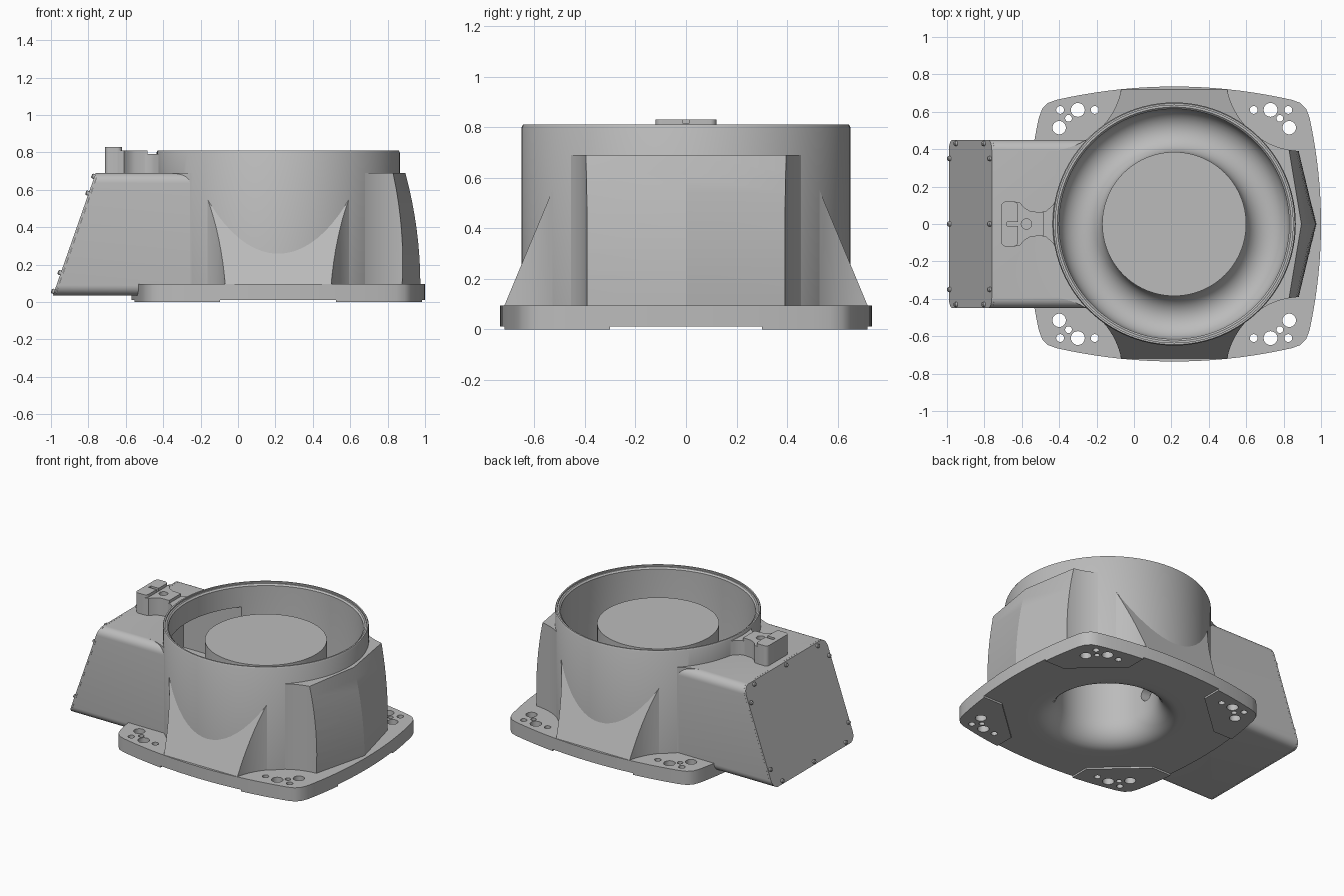
import bpy, bmesh, math
from mathutils import Vector

if "Cube" in bpy.data.objects:
    bpy.data.objects.remove(bpy.data.objects["Cube"])

grey = bpy.data.materials.new("cast_grey")
grey.use_nodes = True
grey.diffuse_color = (0.5, 0.5, 0.5, 1)
grey.node_tree.nodes["Principled BSDF"].inputs["Base Color"].default_value = (0.5, 0.5, 0.5, 1)

CX = 0.215   # axis of the drum


def loft(name, rings):
    """Skin a list of equal rings and cap both ends."""
    bm = bmesh.new()
    loops = [[bm.verts.new(p) for p in ring] for ring in rings]
    n = len(loops[0])
    for a, b in zip(loops, loops[1:]):
        for i in range(n):
            j = (i + 1) % n
            bm.faces.new((a[i], a[j], b[j], b[i]))
    bm.faces.new(loops[0])
    bm.faces.new(loops[-1])
    bmesh.ops.recalc_face_normals(bm, faces=bm.faces)
    mesh = bpy.data.meshes.new(name)
    bm.to_mesh(mesh)
    bm.free()
    mesh.materials.append(grey)
    obj = bpy.data.objects.new(name, mesh)
    bpy.context.collection.objects.link(obj)
    return obj


def prism(name, pts, z0, z1, dx=0.0):
    return loft(name, [[(x + dx, y, z) for x, y in pts] for z in (z0, z1)])


def circle(r, cx=0.0, cy=0.0, n=96):
    return [(cx + r * math.cos(math.tau * i / n), cy + r * math.sin(math.tau * i / n)) for i in range(n)]


def rect(x0, x1, y0, y1):
    return [(x0, y0), (x1, y0), (x1, y1), (x0, y1)]


def quadrants(q):
    """Mirror a quarter outline, running from the y axis to the x axis, into a full loop."""
    right = q + [(x, -y) for x, y in reversed(q) if y > 0]
    return right + [(-x, y) for x, y in reversed(right) if x > 0]


def rounded(w0, w1, h0, h1, r, n=8):
    pts = []
    for k, (x, y) in enumerate(((w1 - r, h1 - r), (w0 + r, h1 - r), (w0 + r, h0 + r), (w1 - r, h0 + r))):
        for i in range(n + 1):
            a = (k + i / n) * math.pi / 2
            pts.append((x + r * math.cos(a), y + r * math.sin(a)))
    return pts


def cut(obj, *cutters):
    bpy.context.view_layer.objects.active = obj
    for c in cutters:
        c.hide_render = True
        mod = obj.modifiers.new("cut", 'BOOLEAN')
        mod.operation = 'DIFFERENCE'
        mod.solver = 'EXACT'
        mod.object = c
        bpy.ops.object.modifier_apply(modifier=mod.name)


def smooth(obj, angle=30):
    bpy.ops.object.select_all(action='DESELECT')
    obj.select_set(True)
    bpy.context.view_layer.objects.active = obj
    bpy.ops.object.shade_smooth_by_angle(angle=math.radians(angle))


# Cutters
bore = prism("bore_cutter", circle(0.64), -0.2, 1.0, CX)
floor_bore = prism("floor_bore_cutter", circle(0.52), -0.2, 1.0, CX)
cavity = prism("cavity_cutter", rect(-0.7, -0.2, -0.4, 0.4), 0.25, 0.65)
cable_hole = loft("cable_hole_cutter", [[(x, y, z + 0.3) for y, z in circle(0.05, n=24)] for x in (-0.25, 0.0)])
recess = prism("recess_cutter", quadrants([(0.31, 0.9), (0.31, 0.58), (0.62, 0.3), (0.9, 0.3)]), -0.1, 0.012, CX)
cutters = [bore, floor_bore, cavity, cable_hole, recess]

# Base plate with bulged sides, four feet and bolt holes
outline = [(x, 0.735 - 0.18 * x * x) for x in [0.07 * i for i in range(10)]]
outline += [(0.675, 0.647), (0.705, 0.617)]
outline += [(0.785 - 0.19 * y * y, y) for y in [0.57 - 0.057 * i for i in range(10)] + [0.0]]
base_plate = prism("base_plate", quadrants(outline), 0.0, 0.095, CX)
cut(base_plate, floor_bore, recess)
holes = [(0.425, 0.61, 0.021), (0.515, 0.61, 0.037), (0.61, 0.61, 0.021), (0.615, 0.515, 0.036), (0.565, 0.565, 0.018)]
for sx in (-1, 1):
    for sy in (-1, 1):
        for x, y, r in holes:
            hole = prism("bolt_hole_cutter", circle(r, sx * x, sy * y, 24), -0.1, 0.2, CX)
            cut(base_plate, hole)
            cutters.append(hole)
smooth(base_plate)

# Sloped body with four scooped corners
rings = []
for i in range(9):
    t = i / 8
    nose, drop, half = 0.76 - 0.08 * t * t, 0.105 - 0.035 * t, 0.72 - 0.25 * t
    side = nose - drop
    ring = quadrants([(side, half), (side, 0.42), (nose, 0.0)])
    rings.append([(x + CX, y, 0.09 + 0.6 * t) for x, y in ring])
body = loft("body", rings)
for sx in (-1, 1):
    for sy in (-1, 1):
        scoop = prism("corner_scoop_cutter", circle(0.41, sx * 0.685, sy * 0.8), -0.1, 1.0, CX)
        cut(body, scoop)
        cutters.append(scoop)
cut(body, bore, cavity)
smooth(body, 20)

# Drum: central core, rounded groove, rim, outer wall and flared underside
profile = [(0.385, 0.70), (0.385, 0.235)]
profile += [(0.5 - 0.115 * math.cos(a), 0.235 - 0.115 * math.sin(a)) for a in [math.pi * i / 12 for i in range(1, 13)]]
profile += [(0.615, 0.79), (0.625, 0.80), (0.635, 0.80), (0.635, 0.81), (0.645, 0.81), (0.65, 0.80)]
profile += [(0.65, 0.05), (0.52, 0.05), (0.52, 0.012)]
profile += [(0.45 - 0.13 * math.sin(a), 0.172 - 0.16 * math.cos(a)) for a in [math.pi * i / 16 for i in range(9)]]
profile += [(0.32, 0.62)]
drum = loft("drum", [[(x + CX, y, z) for x, y in circle(r)] for r, z in profile])
cut(drum, cavity, cable_hole)
smooth(drum)

# Cable box behind the drum, with a slanted end
section = rounded(-0.45, 0.45, 0.035, 0.69, 0.055)


def slant(z, off=0.0):
    return -0.975 + 0.35 * (z - 0.04) - off


cable_box = loft("cable_box", [[(slant(z), y, z) for y, z in section], [(0.0, y, z) for y, z in section]])
cut(cable_box, bore, cavity)
smooth(cable_box)
cover = loft("box_cover", [[(slant(z, d), y, z) for y, z in section] for d in (0.013, 0.0005)])
smooth(cover)

# Cover screws standing square to the slanted end
normal = Vector((-1, 0, 0.35)).normalized()
up = Vector((0.35, 0, 1)).normalized()
spots = [(y, z) for z in (0.055, 0.67) for y in (-0.35, 0, 0.35)]
spots += [(y, z) for z in (0.155, 0.58) for y in (-0.43, 0.43)]
for y, z in spots:
    centre = Vector((slant(z, 0.012), y, z))
    rings = [[centre + normal * h + Vector((0, u, 0)) + up * v for u, v in circle(r, n=16)]
             for h, r in ((-0.005, 0.013), (0.012, 0.013), (0.017, 0.009))]
    smooth(loft("cover_screw", rings))

# Locating bracket on the box: tall block, waisted neck and low bridge to the drum
block = prism("bracket_block", rounded(-0.71, -0.62, -0.12, 0.12, 0.025), 0.68, 0.83)
slot = prism("slot_cutter", rect(-0.68, -0.6, -0.012, 0.012), 0.815, 0.9)
cut(block, slot)
smooth(block)
half = [(-0.64, 0.12), (-0.61, 0.115), (-0.585, 0.085), (-0.55, 0.067), (-0.485, 0.063)]
neck = prism("bracket_neck", half + [(x, -y) for x, y in reversed(half)], 0.68, 0.81)
pin_hole = prism("pin_hole_cutter", circle(0.028, -0.575, 0, 24), 0.77, 0.9)
cut(neck, pin_hole)
smooth(neck)
half = [(-0.5, 0.063), (-0.47, 0.07), (-0.44, 0.095), (-0.40, 0.15)]
bridge = prism("bracket_bridge", half + [(x, -y) for x, y in reversed(half)], 0.68, 0.79)
cut(bridge, bore)
smooth(bridge)

# Helpers are no longer needed
for c in cutters + [slot, pin_hole]:
    bpy.data.objects.remove(c)
